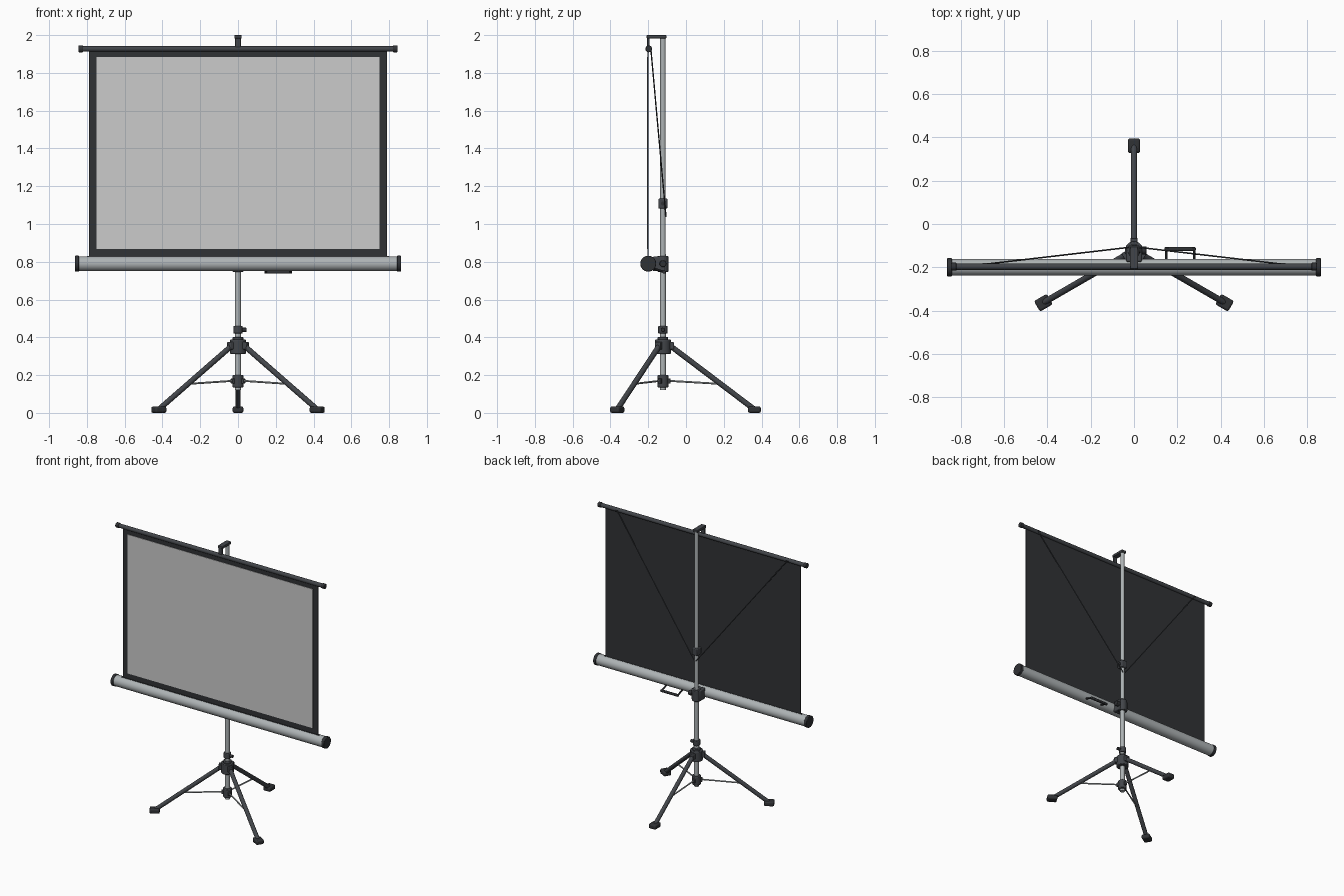
import bpy, math
from mathutils import Vector, Matrix

if "Cube" in bpy.data.objects:
    bpy.data.objects.remove(bpy.data.objects["Cube"])

PY = -0.122  # y of the pole axis
SY = -0.2    # y of the screen plane


def material(name, c):
    m = bpy.data.materials.new(name)
    m.diffuse_color = (*c, 1)
    m.use_nodes = True
    m.node_tree.nodes["Principled BSDF"].inputs["Base Color"].default_value = m.diffuse_color
    return m


BLACK = material("black_plastic", (0.03, 0.032, 0.036))
DARK = material("dark_metal", (0.055, 0.06, 0.068))
STEEL = material("steel", (0.42, 0.45, 0.46))
CLOTH = material("screen_grey", (0.6, 0.6, 0.6))


def finish(ob, name, mat, bevel=0.0):
    ob.name = name
    ob.data.materials.append(mat)
    if bevel:
        b = ob.modifiers.new("bevel", "BEVEL")
        b.width, b.segments, b.limit_method = bevel, 2, "ANGLE"
    bpy.ops.object.shade_smooth_by_angle(angle=math.radians(35))
    return ob


def box(name, lo, hi, mat, bevel=0.0, turn=None):
    """Box between two corners, optionally turned about the pole."""
    lo, hi = Vector(lo), Vector(hi)
    bpy.ops.mesh.primitive_cube_add(size=1)
    ob = bpy.context.object
    ob.data.transform(Matrix.Translation((lo + hi) / 2) @ Matrix.Diagonal((*(hi - lo), 1)))
    if turn is not None:
        ob.data.transform(Matrix.Translation((0, PY, 0)) @ Matrix.Rotation(turn, 4, "Z"))
    return finish(ob, name, mat, bevel)


def rod(name, a, b, r, mat, sides=20, bevel=0.0):
    """Cylinder between two points."""
    a, b = Vector(a), Vector(b)
    bpy.ops.mesh.primitive_cylinder_add(vertices=sides, radius=r, depth=(b - a).length,
                                        location=(a + b) / 2)
    ob = bpy.context.object
    ob.rotation_euler = (b - a).to_track_quat("Z", "Y").to_euler()
    return finish(ob, name, mat, bevel)


def collar(name, z0, z1, r, mat=DARK, bevel=0.004):
    return rod(name, (0, PY, z0), (0, PY, z1), r, mat, 24, bevel)


# Telescopic pole with its collars
rod("lower_pole", (0, PY, 0.12), (0, PY, 0.84), 0.016, STEEL)
rod("upper_pole", (0, PY, 0.82), (0, PY, 1.99), 0.0145, STEEL)
collar("leg_slider", 0.135, 0.2, 0.029)
collar("leg_hub", 0.312, 0.388, 0.042)
collar("hub_neck", 0.385, 0.402, 0.028)
collar("lock_collar", 0.42, 0.46, 0.025)
rod("lock_knob", (0.02, PY, 0.44), (0.045, PY, 0.44), 0.011, BLACK, 16, 0.002)
box("cord_collar", (-0.024, PY - 0.024, 1.082), (0.024, PY + 0.024, 1.135), DARK, 0.005)
rod("cord_collar_button", (0.02, PY, 1.108), (0.03, PY, 1.108), 0.011, BLACK, 16)

# Three tripod legs, each with ear, strut and foot
for i in range(3):
    ang = math.radians(90 + 120 * i)

    def at(r, z):
        return (r * math.cos(ang), PY + r * math.sin(ang), z)

    rod(f"leg_{i}", at(0.035, 0.358), at(0.482, 0.02), 0.0145, DARK, 16)
    rod(f"leg_strut_{i}", at(0.025, 0.17), at(0.3, 0.154), 0.005, STEEL, 10)
    box(f"hub_ear_{i}", (0.025, -0.017, 0.335), (0.058, 0.017, 0.375), DARK, 0.004, ang)
    box(f"slider_ear_{i}", (0.02, -0.01, 0.155), (0.04, 0.01, 0.182), DARK, 0.003, ang)
    box(f"foot_{i}", (0.45, -0.028, 0), (0.518, 0.028, 0.034), BLACK, 0.009, ang)

# Roller case, end caps and the clamp to the pole
CZ = 0.79
rod("roller_case", (-0.85, SY, CZ), (0.85, SY, CZ), 0.039, STEEL, 40)
box("case_slot", (-0.8, SY - 0.008, CZ + 0.035), (0.8, SY + 0.004, CZ + 0.0405), BLACK)
box("case_clamp", (-0.036, -0.175, 0.75), (0.036, PY + 0.012, 0.828), DARK, 0.006)
collar("clamp_sleeve", 0.747, 0.83, 0.03)
rod("clamp_knob", (0.03, PY, CZ), (0.058, PY, CZ), 0.018, BLACK, 20, 0.003)

# Carrying handle behind the underside of the case
box("handle_grip", (0.14, -0.124, 0.737), (0.286, -0.107, 0.753), BLACK, 0.005)
for n, x in (("left", 0.148), ("right", 0.278)):
    rod(f"handle_arm_{n}", (x, -0.175, 0.766), (x, -0.114, 0.745), 0.006, BLACK, 10)

# Screen: dark cloth with the grey picture area on the front
box("screen_cloth", (-0.79, SY - 0.004, 0.82), (0.79, SY + 0.002, 1.925), BLACK)
box("picture_area", (-0.75, SY - 0.007, 0.868), (0.75, SY - 0.0035, 1.885), CLOTH)

# Top bar and the support cords, mirrored by side
BZ = 1.927
rod("top_bar", (-0.83, SY + 0.003, BZ), (0.83, SY + 0.003, BZ), 0.0145, DARK)
for s, n in ((-1, "left"), (1, "right")):
    rod(f"case_cap_{n}", (s * 0.842, SY, CZ), (s * 0.864, SY, CZ), 0.042, BLACK, 40, 0.003)
    rod(f"bar_cap_{n}", (s * 0.82, SY + 0.003, BZ), (s * 0.845, SY + 0.003, BZ), 0.018, BLACK, 20, 0.003)
    rod(f"cord_{n}", (s * 0.006, PY + 0.016, 1.04), (s * 0.69, SY + 0.014, BZ), 0.0035, DARK, 8)
    rod(f"cord_anchor_{n}", (s * 0.68, SY + 0.012, BZ), (s * 0.7, SY + 0.012, BZ), 0.007, BLACK, 10)

# Hanger arm on top of the pole that holds the bar
box("hanger_arm", (-0.019, SY - 0.008, 1.982), (0.019, PY + 0.018, 2.0), DARK, 0.003)
box("hanger_hook", (-0.015, SY - 0.006, 1.935), (0.015, SY + 0.006, 1.988), DARK, 0.002)
